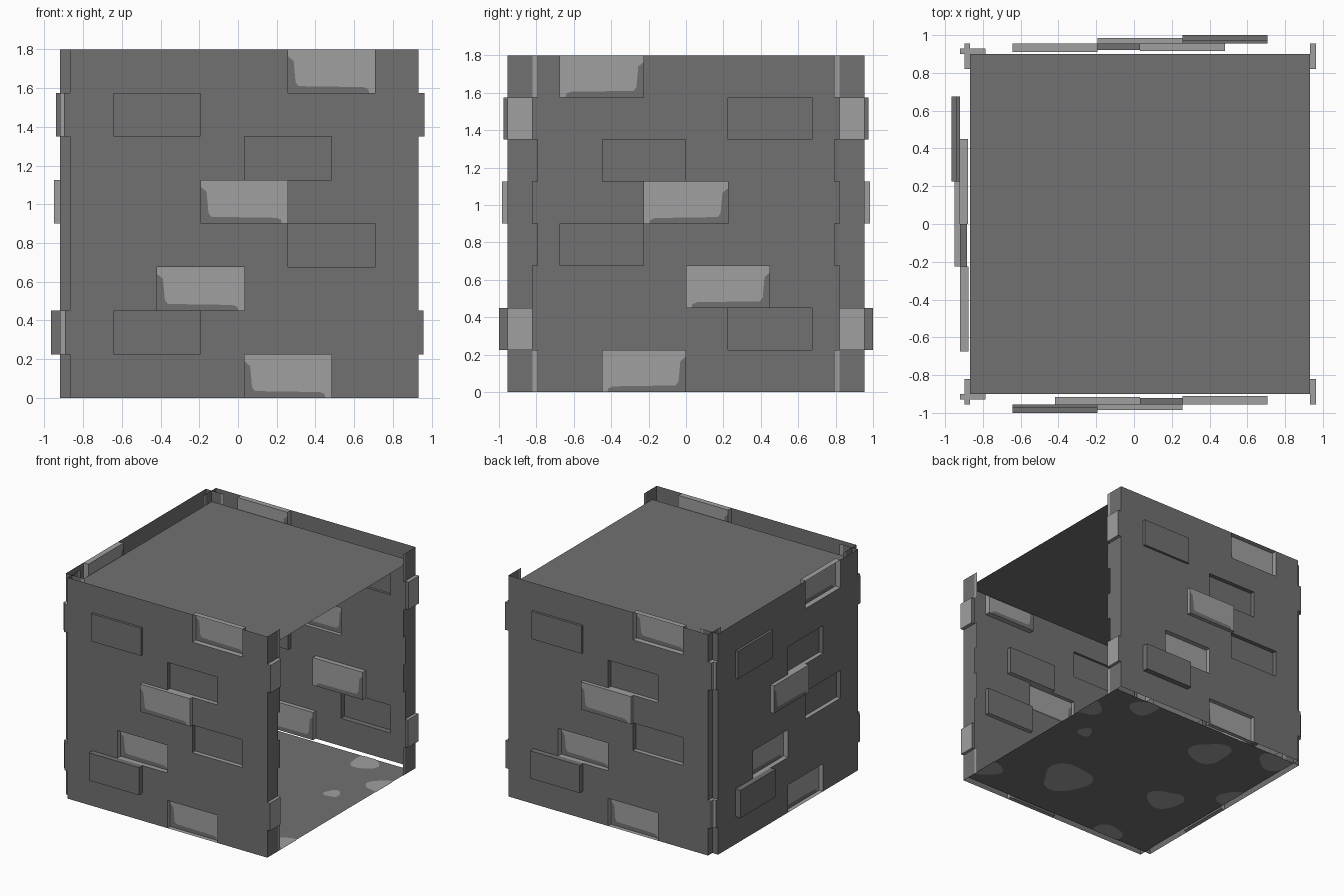
import bpy, bmesh, math

if "Cube" in bpy.data.objects:
    bpy.data.objects.remove(bpy.data.objects["Cube"])

def material(name, c):
    m = bpy.data.materials.new(name)
    m.diffuse_color = (c, c, c, 1)
    m.use_nodes = True
    m.node_tree.nodes["Principled BSDF"].inputs["Base Color"].default_value = m.diffuse_color
    return m

MATS = [material("dark_stone", 0.165), material("light_stone", 0.35)]
DARK, LIGHT = 0, 1
S = 0.225                      # brick height, half a brick length

def finish(bm, name):
    bmesh.ops.remove_doubles(bm, verts=bm.verts, dist=0.0002)
    me = bpy.data.meshes.new(name)
    bm.to_mesh(me)
    bm.free()
    for m in MATS:
        me.materials.append(m)
    ob = bpy.data.objects.new(name, me)
    bpy.context.collection.objects.link(ob)
    return ob

def face(bm, pts, mat=DARK):
    f = bm.faces.new([bm.verts.new(p) for p in pts])
    f.material_index = mat

# brick layout: row, first column, outward offset, colour
BRICKS = [(0, 4, -0.035, LIGHT), (1, 1, 0.045, DARK), (2, 2, -0.04, LIGHT),
          (3, 5, -0.035, DARK), (4, 3, 0.03, LIGHT), (5, 4, -0.035, DARK),
          (6, 1, 0.02, DARK), (7, 5, -0.045, LIGHT)]
# worn border between the light and dark part of a light brick face
WORN = [(0, 0.19), (0.03, 0.165), (0.04, 0.055), (0.055, 0.035),
        (0.39, 0.03), (0.415, 0.02), (0.42, 0)]

def wall(name, loc, angle):
    bm = bmesh.new()
    taken = {(r, c + k) for r, c, _, _ in BRICKS for k in (0, 1)}
    # flat sheet around the bricks
    for r in range(8):
        for c in range(8):
            if (r, c) not in taken:
                a, b, z, t = -0.9 + c * S, -0.9 + (c + 1) * S, r * S, (r + 1) * S
                face(bm, [(a, 0, z), (b, 0, z), (b, 0, t), (a, 0, t)])
    # pushed-out and pushed-in bricks
    for r, c, out, col in BRICKS:
        a, z, w = -0.9 + c * S, r * S, 2 * S
        y = -out
        rim = [(a, z), (a + w, z), (a + w, z + S), (a, z + S)]
        for i in range(4):
            (x0, z0), (x1, z1) = rim[i], rim[(i + 1) % 4]
            m = LIGHT if out < 0 and i == 0 else col
            face(bm, [(x0, 0, z0), (x1, 0, z1), (x1, y, z1), (x0, y, z0)], m)
        if col == LIGHT:
            edge = [(a + p, y, z + q) for p, q in WORN]
            face(bm, edge + [(a + w, y, z), (a + w, y, z + S), (a, y, z + S)], LIGHT)
            face(bm, [(a, y, z)] + edge[::-1], DARK)
        else:
            face(bm, [(p, y, q) for p, q in rim])
    # returns at both ends, with corner bricks and inner tabs
    D = 0.135
    for s in (-1, 1):
        x = 0.9 * s
        for r in range(8):
            z, t = r * S, (r + 1) * S
            out = {1: 0.025, 6: 0.03}.get(r, 0)
            o = x + s * out
            face(bm, [(o, 0, z), (o, D, z), (o, D, t), (o, 0, t)], LIGHT if out else DARK)
            if out:
                face(bm, [(x, 0, z), (o, 0, z), (o, 0, t), (x, 0, t)])
                face(bm, [(x, D, z), (o, D, z), (o, D, t), (x, D, t)])
                face(bm, [(x, 0, t), (o, 0, t), (o, D, t), (x, D, t)], LIGHT)
                face(bm, [(x, 0, z), (o, 0, z), (o, D, z), (x, D, z)], LIGHT)
            if r in (0, 3, 5, 7):
                e = D + 0.03
                face(bm, [(x, D, z), (x, e, z), (x, e, t), (x, D, t)],
                     LIGHT if r in (0, 7) else DARK)
    ob = finish(bm, name)
    ob.location = loc
    ob.rotation_euler.z = angle

wall("front_wall", (0.0325, -0.955, 0), 0)
wall("left_wall", (-0.92, 0, 0), -math.pi / 2)
wall("back_wall", (0.0325, 0.955, 0), math.pi)

# floor and ceiling sheets
X0, X1, Y = -0.8675, 0.9325, 0.9
for name, z in (("floor", 0.003), ("ceiling", 1.71)):
    bm = bmesh.new()
    face(bm, [(X0, -Y, z), (X1, -Y, z), (X1, Y, z), (X0, Y, z)])
    finish(bm, name)

# light stains on both sides of the floor: x, y, radius
STAINS = [(0.34, -0.41, 0.2), (-0.46, -0.18, 0.14), (-0.26, 0.6, 0.16),
          (0.69, 0.23, 0.06), (0.93, 0.54, 0.12), (0.9, -0.69, 0.11),
          (-0.45, -0.88, 0.13), (-0.75, 0.83, 0.14), (0.58, 0.81, 0.11),
          (-0.86, 0.16, 0.12)]
bm = bmesh.new()
for i, (x, y, r) in enumerate(STAINS):
    ring = []
    for k in range(20):
        a = k * math.tau / 20
        q = r * (1 + 0.12 * math.sin(3 * a + i) + 0.06 * math.sin(2 * a + 2 * i))
        ring.append((min(max(x + q * math.cos(a), X0), X1),
                     min(max(y + q * math.sin(a), -Y), Y)))
    pts = [p for k, p in enumerate(ring) if p != ring[k - 1]]
    face(bm, [(p, q, 0.006) for p, q in pts], LIGHT)
    face(bm, [(p, q, 0.0) for p, q in reversed(pts)], LIGHT)
finish(bm, "floor_stains")
